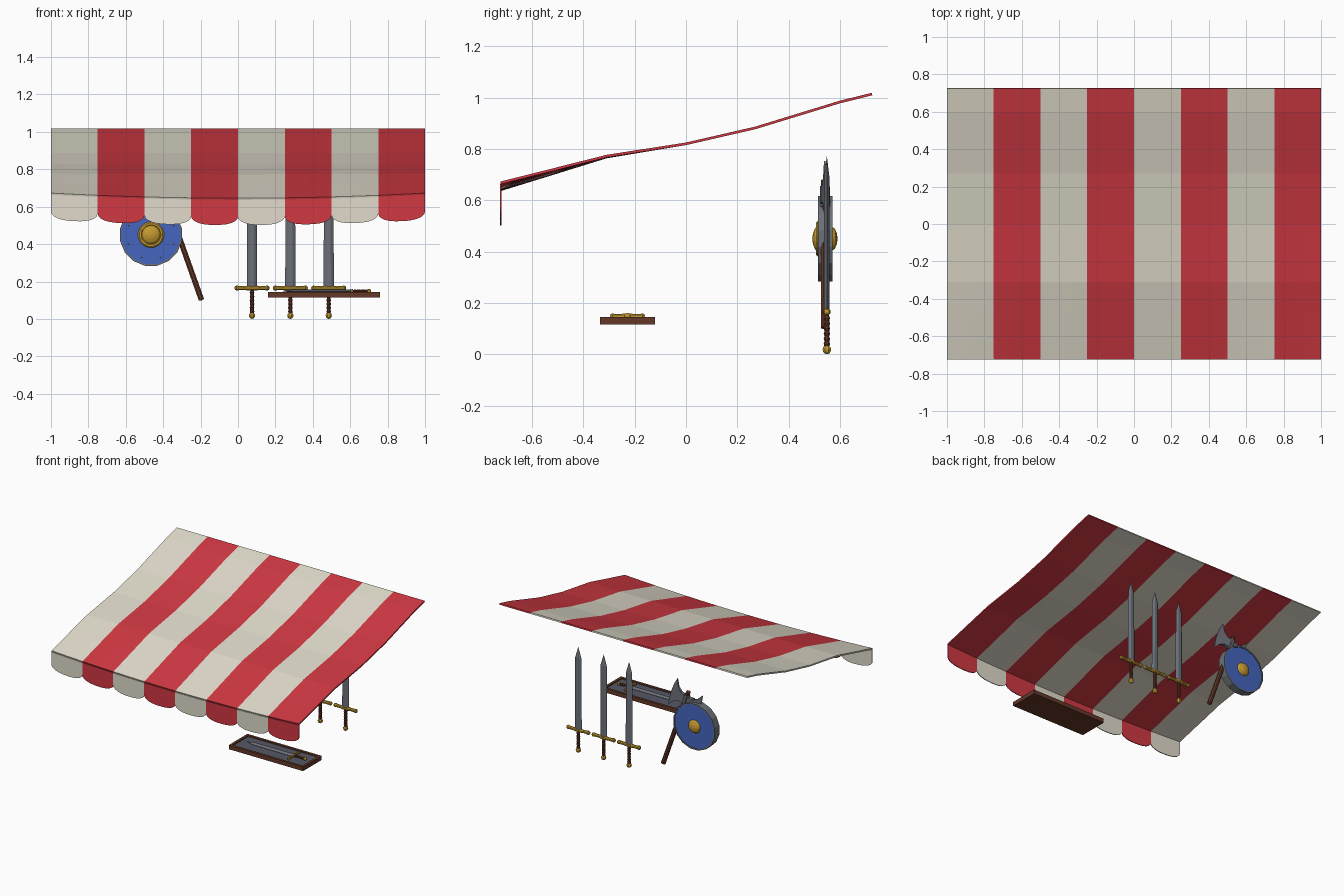
import bpy, bmesh, math
from mathutils import Matrix, Vector

if "Cube" in bpy.data.objects:
    bpy.data.objects.remove(bpy.data.objects["Cube"])


def material(name, rgb):
    m = bpy.data.materials.new(name)
    m.diffuse_color = (*rgb, 1)
    m.use_nodes = True
    m.node_tree.nodes["Principled BSDF"].inputs["Base Color"].default_value = m.diffuse_color
    return m


RED = material("red_cloth", (0.63, 0.04, 0.055))
CREAM = material("cream_cloth", (0.75, 0.71, 0.60))
BLUE = material("blue_paint", (0.06, 0.13, 0.52))
GOLD = material("gold", (0.55, 0.32, 0.03))
WOOD = material("wood", (0.13, 0.04, 0.022))
STEEL = material("steel", (0.15, 0.165, 0.19))
LINING = material("dark_lining", (0.09, 0.10, 0.13))
I = Matrix.Identity(4)


def build(name, verts, faces, mats, M=I, slots=None):
    me = bpy.data.meshes.new(name)
    me.from_pydata([M @ Vector(v) for v in verts], [], faces)
    for m in mats:
        me.materials.append(m)
    if slots:
        me.polygons.foreach_set("material_index", slots)
    bm = bmesh.new()
    bm.from_mesh(me)
    bmesh.ops.remove_doubles(bm, verts=bm.verts, dist=1e-5)
    bmesh.ops.recalc_face_normals(bm, faces=bm.faces)
    bm.to_mesh(me)
    bm.free()
    ob = bpy.data.objects.new(name, me)
    bpy.context.collection.objects.link(ob)
    return ob


def loft(name, rings, mat, M=I, closed=False):
    """Skin equal-length rings of points; cap the ends unless closed."""
    n, k = len(rings[0]), len(rings)
    verts = [p for r in rings for p in r]
    faces = [(i * n + j, i * n + (j + 1) % n, (i + 1) % k * n + (j + 1) % n, (i + 1) % k * n + j)
             for i in range(k if closed else k - 1) for j in range(n)]
    if not closed:
        faces += [tuple(range(n)), tuple(range((k - 1) * n, k * n))]
    return build(name, verts, faces, [mat], M)


def lathe(name, profile, sides, mat, M=I, closed=False):
    rings = []
    for r, z in profile:
        r = max(r, 1e-4)
        rings.append([(r * math.cos(2 * math.pi * (j + .5) / sides),
                       r * math.sin(2 * math.pi * (j + .5) / sides), z) for j in range(sides)])
    return loft(name, rings, mat, M, closed)


def box(name, x0, x1, y0, y1, z0, z1, mat):
    return loft(name, [[(x0, y0, z), (x1, y0, z), (x1, y1, z), (x0, y1, z)] for z in (z0, z1)], mat)


def ball(r, z, n=6):
    return [(r * math.sin(math.pi * i / n), z - r * math.cos(math.pi * i / n)) for i in range(n + 1)]


# Awning canopy: sloping striped cloth whose front edge sags in the middle
PROFILE = [(-.722, .668), (-.5, .724), (-.31, .772), (0, .82), (.27, .882), (.6, .983), (.725, 1.014)]
SUB = 4
NX = 8 * SUB


def sag(x, y):
    return .027 * (1 - x * x) * max(0, min(1, (-.25 - y) / .47))


verts = [(-1 + 2 * i / NX, y, z - sag(-1 + 2 * i / NX, y)) for y, z in PROFILE for i in range(NX + 1)]
faces, slots = [], []
for r in range(len(PROFILE) - 1):
    for i in range(NX):
        a = r * (NX + 1) + i
        faces.append((a, a + 1, a + NX + 2, a + NX + 1))
        slots.append(i // SUB % 2)
canopy = build("awning_canopy", verts, faces, [CREAM, RED], slots=slots)

# Scalloped valance along the front edge
verts, faces, slots = [], [], []
STEPS = 12
for s in range(8):
    base = len(verts)
    for i in range(STEPS + 1):
        u = -math.cos(math.pi * i / STEPS)
        x = -.875 + .25 * s + .125 * u
        top = .664 - sag(x, -.722)
        low = top - .09 - .045 * (1 - abs(u) ** 2.6) ** .5
        verts += [(x, -.722, top), (x, -.722, low)]
    for i in range(STEPS):
        a = base + 2 * i
        faces.append((a, a + 1, a + 3, a + 2))
        slots.append(s % 2)
valance = build("awning_valance", verts, faces, [CREAM, RED], slots=slots)
for ob, t in ((canopy, .01), (valance, .006)):
    mod = ob.modifiers.new("thickness", "SOLIDIFY")
    mod.thickness = t
    mod.offset = 0


# Sword: blade up local z, guard along local x, pommel resting on z = 0
def sword(name, M):
    def section(w, t, z):
        return [(-w, 0, z), (-.4 * w, -t, z), (.4 * w, -t, z), (w, 0, z), (.4 * w, t, z), (-.4 * w, t, z)]
    loft(name + "_blade", [section(.028, .011, .165), section(.025, .010, .69),
                           section(.0005, .0005, .77)], STEEL, M)
    lathe(name + "_pommel", ball(.018, .018), 8, GOLD, M)
    grip = [(0, .028)]
    for i in range(6):
        grip += [(.010, .03 + .02 * i), (.0135, .04 + .02 * i)]
    lathe(name + "_grip", grip + [(.010, .15), (.010, .165), (0, .165)], 8, WOOD, M)
    G = M @ Matrix.Translation((0, 0, .165)) @ Matrix.Rotation(math.pi / 2, 4, 'Y')
    half = [(0, .094), (.010, .091), (.015, .082), (.012, .070), (.011, .04), (.014, .02)]
    lathe(name + "_guard", half + [(r, -z) for r, z in reversed(half)], 8, GOLD, G)


for i in range(3):
    sword("hanging_sword_%d" % (i + 1), Matrix.Translation((.075 + .205 * i, .549, 0)))

# Display tray with a smaller sword lying in it
box("tray_base", .17, .75, -.325, -.13, .115, .128, WOOD)
box("tray_lining", .18, .74, -.315, -.14, .128, .138, LINING)
for n, y in (("front", -.335), ("back", -.138)):
    box("tray_%s_rail" % n, .16, .76, y, y + .018, .115, .145, WOOD)
for n, x in (("left", .16), ("right", .742)):
    box("tray_%s_rail" % n, x, x + .018, -.317, -.138, .115, .145, WOOD)
sword("tray_sword", Matrix(((0, 0, -.62, .712), (-.72, 0, 0, -.228), (0, .72, 0, .149), (0, 0, 0, 1))))

# Round shield facing the front
S = Matrix.Translation((-.465, .543, .45)) @ Matrix.Rotation(math.pi / 2, 4, 'X')
lathe("shield_face", [(0, -.024), (.163, -.024), (.163, .024), (0, .024)], 16, BLUE, S)
lathe("shield_rim", [(.160, -.028), (.169, -.028), (.169, .028), (.160, .028)], 16, STEEL, S, True)
lathe("shield_boss", [(0, .051), (.022, .048), (.040, .041), (.050, .032), (.053, .036), (.063, .036),
                      (.070, .030), (.070, .02), (.048, -.024), (.040, -.037), (.022, -.045), (0, -.048)],
      16, GOLD, S)
for i in range(8):
    a = math.pi * (i + .5) / 4
    lathe("shield_rivet_%d" % (i + 1), [(0, .02), (.006, .02), (.006, .026), (0, .029)], 6, LINING,
          S @ Matrix.Translation((.131 * math.cos(a), .131 * math.sin(a), 0)))

# Double-bladed axe leaning behind and through the shield
A = Matrix.Translation((-.376, .541, .612)) @ Matrix.Rotation(math.radians(-19.5), 4, 'Y')
lathe("axe_handle", [(0, -.545), (.016, -.54), (.015, .07), (0, .075)], 8, WOOD, A)
lathe("axe_socket", [(0, -.042), (.021, -.042), (.021, .042), (0, .042)], 8, STEEL, A)
upper = [(.005, .034), (.045, .034), (.078, .058), (.108, .112), (.118, .055), (.121, 0)]
outline = upper + [(p, -a) for p, a in reversed(upper[:-1])]
for side, s in (("left", -1), ("right", 1)):
    loft("axe_blade_" + side,
         [[(s * p, f * (.016 - .12 * p), a) for p, a in outline] for f in (-1, 1)], STEEL, A)
